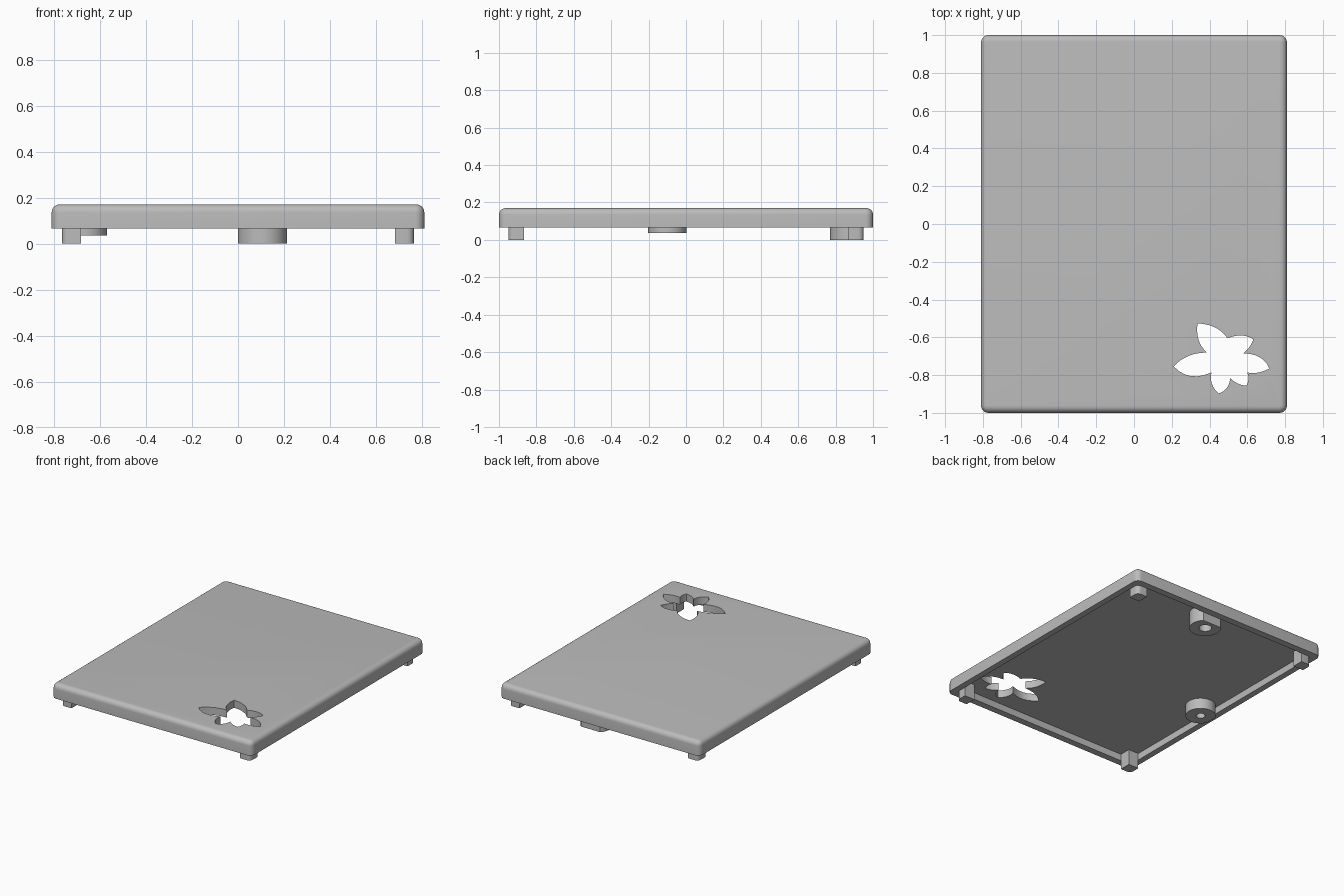
import bpy, bmesh, math
from mathutils import Vector

cube = bpy.data.objects.get("Cube")
if cube:
    bpy.data.objects.remove(cube, do_unlink=True)

HX, HY = 0.81, 1.0             # outer half sizes
IX, IY = 0.765, 0.95           # inner half sizes of the recess
RIM, PLATE, TOP = 0.065, 0.115, 0.17

grey = bpy.data.materials.new("plain grey")
grey.use_nodes = True
colour = (0.5, 0.5, 0.5, 1)
grey.diffuse_color = colour
grey.node_tree.nodes["Principled BSDF"].inputs["Base Color"].default_value = colour


def prism(name, outline, z0, z1):
    """Extrude a closed outline between two heights."""
    bm = bmesh.new()
    face = bm.faces.new([bm.verts.new((x, y, z0)) for x, y in outline])
    ext = bmesh.ops.extrude_face_region(bm, geom=[face])
    for v in ext["geom"]:
        if isinstance(v, bmesh.types.BMVert):
            v.co.z = z1
    bmesh.ops.recalc_face_normals(bm, faces=bm.faces)
    mesh = bpy.data.meshes.new(name)
    bm.to_mesh(mesh)
    bm.free()
    obj = bpy.data.objects.new(name, mesh)
    bpy.context.collection.objects.link(obj)
    mesh.materials.append(grey)
    return obj


def rounded_rect(hx, hy, r, steps=6):
    pts = []
    for i, (sx, sy) in enumerate([(1, 1), (-1, 1), (-1, -1), (1, -1)]):
        for k in range(steps + 1):
            a = math.pi / 2 * (i + k / steps)
            pts.append((sx * (hx - r) + r * math.cos(a), sy * (hy - r) + r * math.sin(a)))
    return pts


def circle(cx, cy, r, n=48):
    return [(cx + r * math.cos(math.tau * k / n), cy + r * math.sin(math.tau * k / n))
            for k in range(n)]


def apply_modifier(obj, mod):
    bpy.context.view_layer.objects.active = obj
    bpy.ops.object.modifier_apply(modifier=mod.name)


def cut(obj, cutter):
    mod = obj.modifiers.new("cut", "BOOLEAN")
    mod.operation, mod.solver, mod.object = "DIFFERENCE", "EXACT", cutter
    apply_modifier(obj, mod)
    bpy.data.objects.remove(cutter, do_unlink=True)


def smooth(obj):
    bpy.ops.object.select_all(action="DESELECT")
    obj.select_set(True)
    bpy.context.view_layer.objects.active = obj
    bpy.ops.object.shade_smooth_by_angle(angle=math.radians(30))


# Lid with rounded top edge
lid = prism("lid", rounded_rect(HX, HY, 0.04), RIM, TOP)
bm = bmesh.new()
bm.from_mesh(lid.data)
rim_edges = [e for e in bm.edges if all(v.co.z > TOP - 0.001 for v in e.verts)]
bmesh.ops.bevel(bm, geom=rim_edges, offset=0.035, segments=6, profile=0.5, affect="EDGES")
bm.to_mesh(lid.data)
bm.free()

# Shallow recess underneath
cut(lid, prism("recess_cutter", rounded_rect(IX, IY, 0.03), 0, PLATE))

# Flower opening: tips and notches alternate with points on the curve between
flower = [(.336, -.526), (.43, -.548), (.495, -.605), (.57, -.59), (.632, -.611),
          (.612, -.65), (.579, -.685), (.665, -.705), (.717, -.765), (.655, -.787),
          (.6, -.786), (.606, -.822), (.595, -.855), (.55, -.845), (.51, -.817),
          (.49, -.87), (.447, -.897), (.412, -.845), (.41, -.786), (.3, -.805),
          (.21, -.754), (.285, -.7), (.386, -.68), (.342, -.615)]
outline = []
for i in range(0, len(flower), 2):
    a, mid, b = (Vector(flower[(i + k) % len(flower)]) for k in range(3))
    ctrl = 2 * mid - (a + b) / 2
    for k in range(6):
        t = k / 6
        outline.append(tuple((1 - t) ** 2 * a + 2 * t * (1 - t) * ctrl + t * t * b))
cut(lid, prism("flower_cutter", outline, 0, 0.3))
smooth(lid)

# Corner feet with a rounded outer corner
SIZE, R = 0.083, 0.03
for side, sx in (("left", 1), ("right", -1)):
    for end, sy in (("back", 1), ("front", -1)):
        pts = [(IX - SIZE, IY - SIZE), (IX, IY - SIZE)]
        for k in range(7):
            a = math.pi / 12 * k
            pts.append((IX - R + R * math.cos(a), IY - R + R * math.sin(a)))
        pts.append((IX - SIZE, IY))
        smooth(prism(f"{end}_{side}_foot", [(sx * x, sy * y) for x, y in pts],
                     0, PLATE + 0.005))

# Round bosses, flattened where they meet the wall, with blind holes
for name, cx, cy, r, hole, z0 in (("back_boss", 0.107, 0.877, 0.107, 0.043, 0),
                                  ("side_boss", -0.672, -0.1, 0.102, 0.031, 0.036)):
    pts = [(max(x, -IX), min(y, IY)) for x, y in circle(cx, cy, r)]
    boss = prism(name, pts, z0, PLATE + 0.005)
    cut(boss, prism("hole_cutter", circle(cx, cy, hole, 32), z0 - 0.1, PLATE - 0.005))
    smooth(boss)
